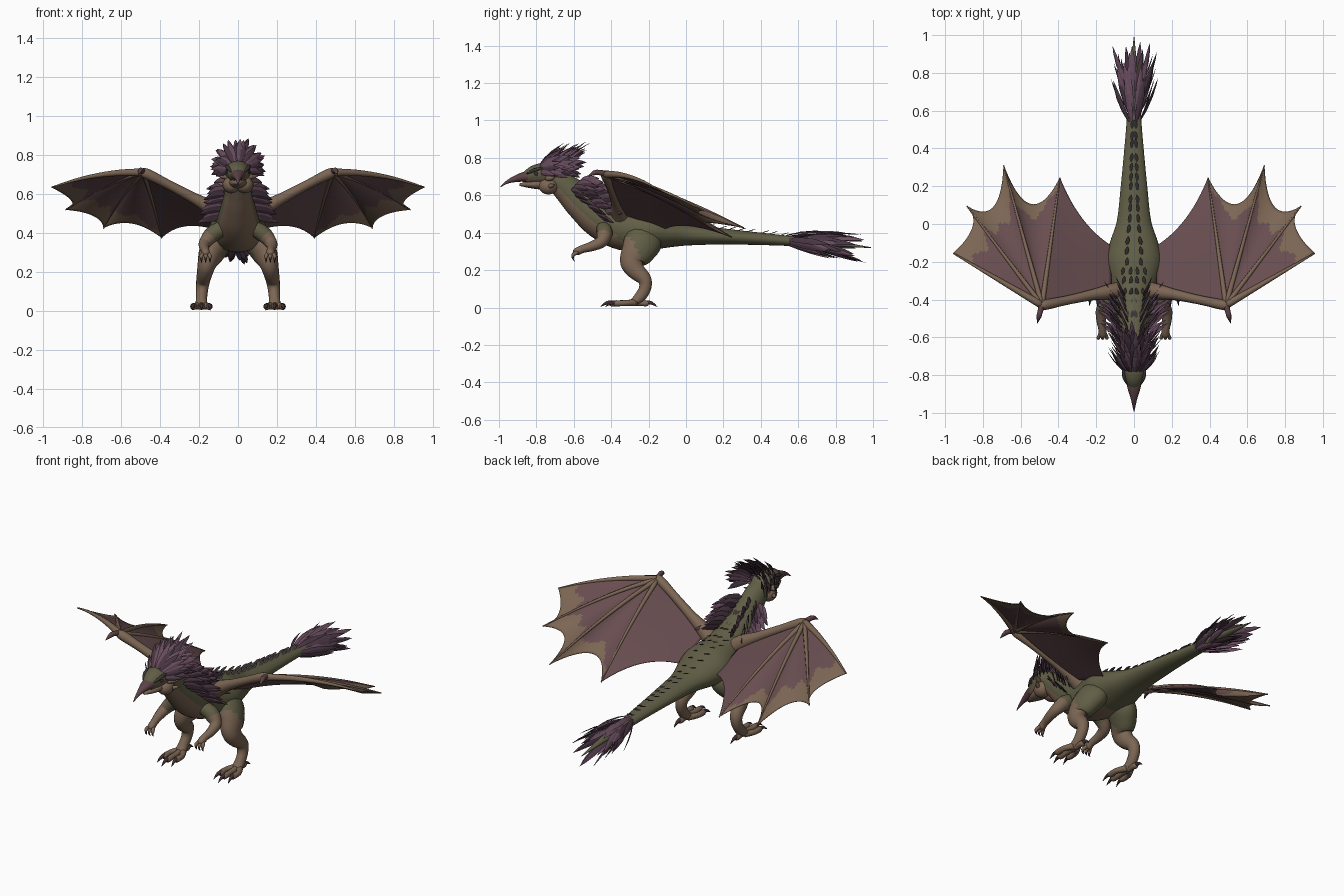
import bpy, bmesh, math, random
from mathutils import Vector as V, Matrix

random.seed(4)
cube = bpy.data.objects.get("Cube")
if cube:
    bpy.data.objects.remove(cube)


def material(name, r, g, b):
    m = bpy.data.materials.new(name)
    m.use_nodes = True
    m.diffuse_color = (r, g, b, 1)
    node = m.node_tree.nodes["Principled BSDF"]
    node.inputs["Base Color"].default_value = (r, g, b, 1)
    node.inputs["Roughness"].default_value = .8
    return m


GREEN = material("olive skin", .118, .112, .06)
TAN = material("tan skin", .2, .132, .088)
MEMBRANE = material("wing membrane", .138, .074, .08)
PURPLE = material("purple feather", .14, .073, .113)
DARK = material("dark feather", .064, .036, .055)
BEAK = material("beak", .11, .055, .062)
CLAW = material("claw", .05, .028, .03)
SCALE = material("back scale", .046, .036, .036)


def build(name, verts, faces, mats, idx=None, smooth=True, mirror=False):
    me = bpy.data.meshes.new(name)
    me.from_pydata([tuple(v) for v in verts], [], faces)
    for m in mats:
        me.materials.append(m)
    for i, p in enumerate(me.polygons):
        p.material_index = idx[i] if idx else 0
        p.use_smooth = smooth
    bm = bmesh.new()
    bm.from_mesh(me)
    bmesh.ops.recalc_face_normals(bm, faces=bm.faces)
    bm.to_mesh(me)
    bm.free()
    ob = bpy.data.objects.new(name, me)
    bpy.context.collection.objects.link(ob)
    if mirror:
        ob.modifiers.new("mirror", "MIRROR").use_mirror_merge = False
    return ob


def spline(rows, sub):
    """Smooth interpolation through rows of x, y, z, width, height."""
    out = []
    for i in range(len(rows) - 1):
        p = [rows[min(max(i + k, 0), len(rows) - 1)] for k in (-1, 0, 1, 2)]
        for s in range(sub):
            t = s / sub
            out.append([b + .5 * t * (c - a + t * (2*a - 5*b + 4*c - d + t * (3*b - a - 3*c + d)))
                        for a, b, c, d in zip(*p)])
    return out + [list(rows[-1])]


def tube(name, rows, mats, sides=12, sub=4, rule=None, mirror=False):
    """Rounded tube along a path; rule(centre, upness) picks the face material."""
    rows = [r if len(r) == 5 else (*r, r[3]) for r in rows]
    ring = spline(rows, sub)
    pts = [V(r[:3]) for r in ring]
    ref = V((0, 1, 0)) if abs((pts[-1] - pts[0]).normalized().x) > .7 else V((1, 0, 0))
    verts, faces, idx = [], [], []
    for i, r in enumerate(ring):
        t = (pts[min(i + 1, len(pts) - 1)] - pts[max(i - 1, 0)]).normalized()
        up = ref.cross(t).normalized()
        side = t.cross(up)
        for k in range(sides):
            a = math.tau * k / sides
            verts.append(pts[i] + side * math.cos(a) * max(r[3], .001) + up * math.sin(a) * max(r[4], .001))
    for i in range(len(ring) - 1):
        for k in range(sides):
            n = (k + 1) % sides
            faces.append((i*sides + k, i*sides + n, (i+1)*sides + n, (i+1)*sides + k))
            mid = (pts[i] + pts[i + 1]) / 2
            idx.append(rule(mid, math.sin(math.tau * (k + .5) / sides)) if rule else 0)
    last = (len(ring) - 1) * sides
    faces += [tuple(range(sides)), tuple(range(last, last + sides))]
    idx += [idx[0], idx[-1]]
    return build(name, verts, faces, mats, idx, mirror=mirror)


def ball(name, centre, size, mat):
    bm = bmesh.new()
    bmesh.ops.create_uvsphere(bm, u_segments=16, v_segments=10, radius=1,
                              matrix=Matrix.LocRotScale(V(centre), None, V(size)))
    bm.verts.index_update()
    build(name, [v.co.copy() for v in bm.verts], [[v.index for v in f.verts] for f in bm.faces], [mat], mirror=True)
    bm.free()


class Plumage:
    """Collects pointed, ridged feather blades into one mesh."""
    def __init__(self):
        self.v, self.f, self.i = [], [], []

    def add(self, root, direction, out, length, width, curl=(0, 0, 0), mat=0):
        d = V(direction).normalized()
        side = d.cross(V(out)).normalized()
        n = side.cross(d)
        o = len(self.v)
        for t, w in ((0, .4), (.3, .95), (.6, 1), (.85, .55), (1, .02)):
            c = V(root) + d * length * t + V(curl) * t * t
            w *= width / 2
            self.v += [c - side * w, c + n * w * .25, c + side * w, c - n * w * .15]
        for s in range(4):
            for k in range(4):
                j = (k + 1) % 4
                self.f.append((o + s*4 + k, o + s*4 + j, o + s*4 + 4 + j, o + s*4 + 4 + k))
                self.i.append(mat)

    def finish(self, name, mats, mirror=False):
        build(name, self.v, self.f, mats, self.i, False, mirror)


# Body from neck to tail tip, with a tan throat and belly
spine = [(0, -.74, .70, .05, .05), (0, -.68, .67, .06, .065), (0, -.62, .62, .066, .08),
         (0, -.55, .555, .082, .095), (0, -.45, .48, .105, .115), (0, -.33, .425, .126, .12),
         (0, -.2, .412, .15, .108), (0, -.09, .4, .125, .08), (0, .02, .39, .09, .058),
         (0, .2, .38, .07, .043), (0, .4, .367, .051, .033), (0, .57, .355, .037, .026),
         (0, .8, .34, .02, .015), (0, .99, .32, .002, .002)]
tube("body", spine, [GREEN, TAN], 32, 6,
     lambda c, up: int(c.y < -.2 and up < -.35 - max(0, c.y + .42) * 1.8))

# Head, beak and jaw
tube("head", [(0, -.86, .69, .03, .03), (0, -.81, .71, .055, .05), (0, -.74, .714, .066, .056),
              (0, -.66, .67, .045, .045)], [GREEN, TAN], 16, 4, lambda c, up: int(up < -.3))
tube("upper_beak", [(0, -.81, .70, .046, .036), (0, -.87, .698, .034, .026), (0, -.93, .682, .016, .014),
                    (0, -.965, .665, .008, .007), (0, -.992, .645, .002, .002)], [BEAK])
tube("lower_jaw", [(0, -.72, .658, .05, .034), (0, -.82, .658, .04, .022), (0, -.89, .657, .01, .007)], [TAN])
ball("cheek_pouches", (.034, -.735, .648), (.046, .052, .044), TAN)
ball("eyes", (.053, -.8, .715), (.009, .012, .011), CLAW)
for n, z in enumerate((.69, .65)):
    tube(f"cheek_spike_{n}", [(.05, -.74, z, .018), (.08, -.72, z, .012), (.108, -.7, z + .008, .001)],
         [TAN], 8, 2, mirror=True)
tube("brow_ridges", [(.035, -.85, .715, .004), (.052, -.81, .735, .01), (.06, -.75, .75, .004)],
     [SCALE], 8, 3, mirror=True)

# Legs
tube("legs", [(.06, -.2, .41, .05, .07), (.1, -.225, .36, .07, .1), (.136, -.258, .3, .066, .09),
              (.158, -.288, .245, .05, .066), (.17, -.27, .2, .041, .05), (.18, -.222, .15, .035, .037),
              (.185, -.22, .1, .03, .032), (.188, -.25, .052, .029, .03), (.188, -.285, .024, .034, .02)],
     [GREEN, TAN], 16, 5, lambda c, up: int(c.z < .285 - .04 * up), mirror=True)
for n, (dx, y, s) in enumerate(((-.04, -.37, -1), (0, -.395, -1), (.04, -.37, -1), (0, -.215, 1))):
    x = .188 + dx
    tube(f"toe_{n}", [(.188 + dx * .3, -.27, .026, .02), (x, (y - .27) / 2, .024, .016),
                      (x, y, .022, .017), (x, y + s * .015, .02, .011)], [TAN], 10, 3, mirror=True)
    tube(f"toe_claw_{n}", [(x, y, .026, .013), (x + dx * .1, y + s * .03, .024, .009),
                           (x + dx * .2, y + s * .062, .004, .001)], [CLAW], 8, 3, mirror=True)

# Arms
tube("arms", [(.08, -.44, .425, .04), (.13, -.435, .395, .043), (.168, -.452, .352, .033),
              (.174, -.505, .327, .026), (.168, -.555, .312, .021), (.166, -.585, .297, .021),
              (.166, -.595, .286, .012)], [GREEN, TAN], 12, 4, lambda c, up: int(c.x > .145), mirror=True)
for n, dx in enumerate((-.022, 0, .022)):
    x = .166 + dx
    tube(f"hand_finger_{n}", [(.166 + dx * .5, -.58, .296, .011), (x, -.602, .283, .01),
                              (x, -.605, .27, .007)], [TAN], 8, 3, mirror=True)
    tube(f"hand_claw_{n}", [(x, -.605, .275, .007), (x, -.605, .262, .005), (x, -.595, .247, .001)],
         [CLAW], 8, 2, mirror=True)

# Wings: arm, finger bones and scalloped membrane
wrist, shoulder = V((.487, -.43, .712)), V((.12, -.34, .5))
tips = [V(p) for p in ((.957, -.155, .635), (.885, .095, .52), (.69, .31, .425), (.392, .245, .375), (.12, -.115, .42))]
dips = [V(p) for p in ((.855, -.015, .565), (.745, .09, .49), (.545, .105, .45), (.275, .03, .435))]
arch = lambda v: V((0, 0, .09 * v * (1 - v)))
tube("wing_arms", [(.06, -.35, .47, .05), (.13, -.36, .525, .042), (.22, -.375, .575, .029),
                   (.36, -.405, .65, .024), (.47, -.428, .705, .027), (.5, -.432, .712, .015)],
     [TAN], 12, 4, mirror=True)
for n, tip in enumerate(tips[:4]):
    r = .017 if n == 0 else .011
    rows = [(*(wrist.lerp(tip, v) + arch(v)), r * (1 - v) + .0035) for v in (0, .25, .5, .75, 1)]
    tube(f"wing_finger_{n}", rows, [TAN], 8, 3, mirror=True)
tube("wing_thumbs", [(.485, -.42, .712, .018), (.497, -.465, .722, .014), (.503, -.49, .72, .013),
                     (.512, -.525, .7, .001)], [BEAK], 8, 3, mirror=True)

verts, faces, idx = [], [], []
NU, NV = 22, 32
for w in range(4):
    a, m, b = tips[w], dips[w], tips[w + 1]
    ctrl = m * 2 - (a + b) / 2
    o = len(verts)
    for i in range(NU + 1):
        u = i / NU
        edge = a * (1-u)**2 + ctrl * 2 * u * (1-u) + b * u * u
        root = wrist.lerp(shoulder, u) if w == 3 else wrist
        for j in range(NV + 1):
            v = .02 + .98 * j / NV
            sag = -.03 * math.sin(math.pi * u) * v * (1 - v)
            fade = 1 - u if w == 3 else 1
            verts.append(root.lerp(edge, v) + arch(v) * fade + V((0, 0, sag)))
    for i in range(NU):
        for j in range(NV):
            k = o + i * (NV + 1) + j
            faces.append((k, k + 1, k + NV + 2, k + NV + 1))
            limit = .78 + .04 * math.sin(i * .6 + w * 2) + (.16 * i / NU if w == 2 else 0)
            idx.append(int(w < 3 and j / NV > limit))
wing = build("wing_membranes", verts, faces, [MEMBRANE, TAN], idx, mirror=True)
solid = wing.modifiers.new("thickness", "SOLIDIFY")
solid.thickness, solid.offset = .004, 0

# Head crest: rows of feathers fanning up and back, shorter at the sides
U = random.uniform
crest = Plumage()
for row in range(6):
    y, z = -.785 + .027 * row, .717 + .002 * row
    for k in range(13):
        a = math.radians(-92 + 184 * k / 12 + U(-5, 5))
        radial = V((math.sin(a), 0, math.cos(a)))
        crest.add(V((0, y, z)) + radial * .048, radial * U(.7, 1.1) + V((0, .74, .1)), radial,
                  U(.13, .18) * (.75 + .25 * math.cos(a)), .03, (radial.x * -.01, .02, -.025),
                  int(random.random() < .35))
crest.finish("head_crest", [PURPLE, DARK])

# Neck ruff: layered feathers standing out from both sides of the neck
ruff = Plumage()
for row in range(8):
    t = row / 7
    c = V((0, -.605 + .165 * t, .63 - .135 * t))
    for k in range(4):
        a = math.radians(32 + 24 * k + U(-4, 4))
        radial = V((math.sin(a), math.cos(a) * .7, math.cos(a) * .7))
        ruff.add(c + radial * (.06 + .03 * t), radial * .7 + V((0, .5, .27)), radial,
                 U(.1, .13), .042, (.012, .015, -.045), int(random.random() < .35))
ruff.finish("neck_ruff", [PURPLE, DARK], True)

# Two rows of back scales, doubled over the shoulders and neck
scales = Plumage()
dense = spline(spine, 8)
for n in range(21):
    y = -.56 + 1.12 * n / 20
    r = min(dense, key=lambda q: abs(q[1] - y))
    slope = V((0, .6, -.5)) if y < -.4 else V((0, .9, -.05))
    normal = V((0, -slope.z, slope.y)).normalized()
    for f in ((.16, .46) if y < -.25 else (.28,)):
        root = V((r[3] * f, r[1], r[2])) + normal * r[4] * math.sqrt(1 - f * f) * .96
        scales.add(root, slope.normalized() + normal * .38 - V((.15, 0, 0)), normal, .052, .02)
scales.finish("back_scales", [SCALE], True)

# Tail tuft: long feathers flaring out, then sweeping back
tuft = Plumage()
for row in range(5):
    y = .535 + .042 * row
    for k in range(8):
        a = math.tau * (k + U(0, .8)) / 8
        radial = V((math.cos(a), 0, math.sin(a)))
        tuft.add(V((0, y, .36 - .08 * (y - .56))) + radial * .026,
                 V((radial.x * U(.38, .6), .9, radial.z * .28 - .03)), radial + V((0, 0, .3)),
                 U(.2, .27), .034, (radial.x * -.03, .01, -.025 - radial.z * .025), int(random.random() < .35))
tuft.finish("tail_tuft", [PURPLE, DARK])
